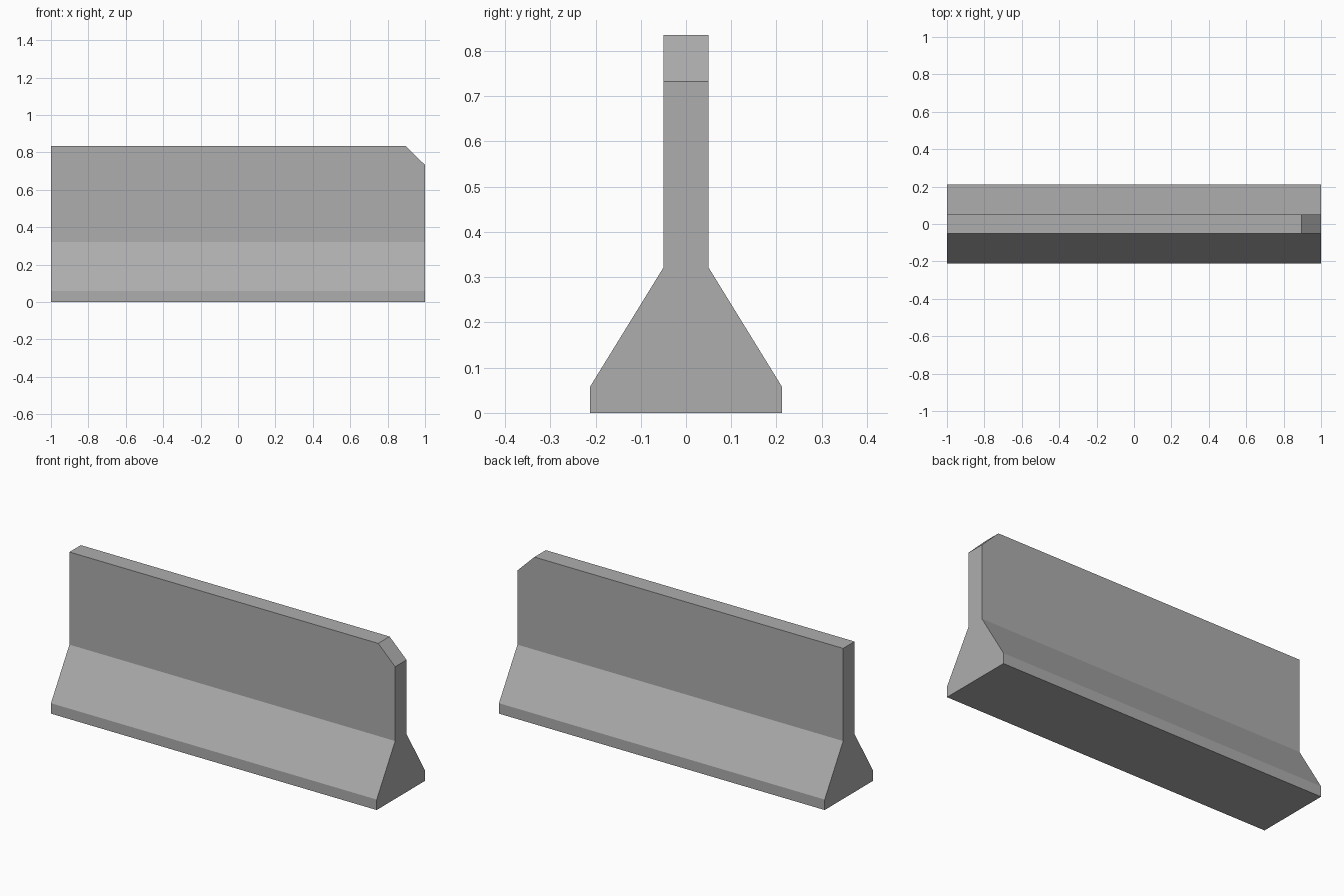
import bpy, bmesh
from mathutils import Vector

cube = bpy.data.objects.get("Cube")
if cube:
    bpy.data.objects.remove(cube, do_unlink=True)

# Plain concrete colour
concrete = bpy.data.materials.new("concrete_grey")
concrete.use_nodes = True
colour = (0.42, 0.42, 0.42, 1)
concrete.diffuse_color = colour
concrete.node_tree.nodes["Principled BSDF"].inputs["Base Color"].default_value = colour

# Half cross-section (y, z), mirrored to a full outline
half = [(0.212, 0), (0.212, 0.058), (0.05, 0.321), (0.05, 0.835)]
outline = half + [(-y, z) for y, z in reversed(half)]

# Extrude the outline along the length
bm = bmesh.new()
end = bm.faces.new([bm.verts.new((-1, y, z)) for y, z in outline])
side = bmesh.ops.extrude_face_region(bm, geom=[end])
new_verts = [v for v in side["geom"] if isinstance(v, bmesh.types.BMVert)]
bmesh.ops.translate(bm, verts=new_verts, vec=(2, 0, 0))

# Cut off the top corner at the left end and cap the cut
a, b = Vector((0.896, 0, 0.835)), Vector((1, 0, 0.733))
normal = Vector((a.z - b.z, 0, b.x - a.x)).normalized()
bmesh.ops.bisect_plane(bm, geom=bm.verts[:] + bm.edges[:] + bm.faces[:],
                       plane_co=a, plane_no=normal, clear_outer=True)
bmesh.ops.holes_fill(bm, edges=[e for e in bm.edges if e.is_boundary])
bmesh.ops.recalc_face_normals(bm, faces=bm.faces[:])

mesh = bpy.data.meshes.new("barrier_wall")
bm.to_mesh(mesh)
bm.free()
mesh.materials.append(concrete)
wall = bpy.data.objects.new("barrier_wall", mesh)
bpy.context.collection.objects.link(wall)
